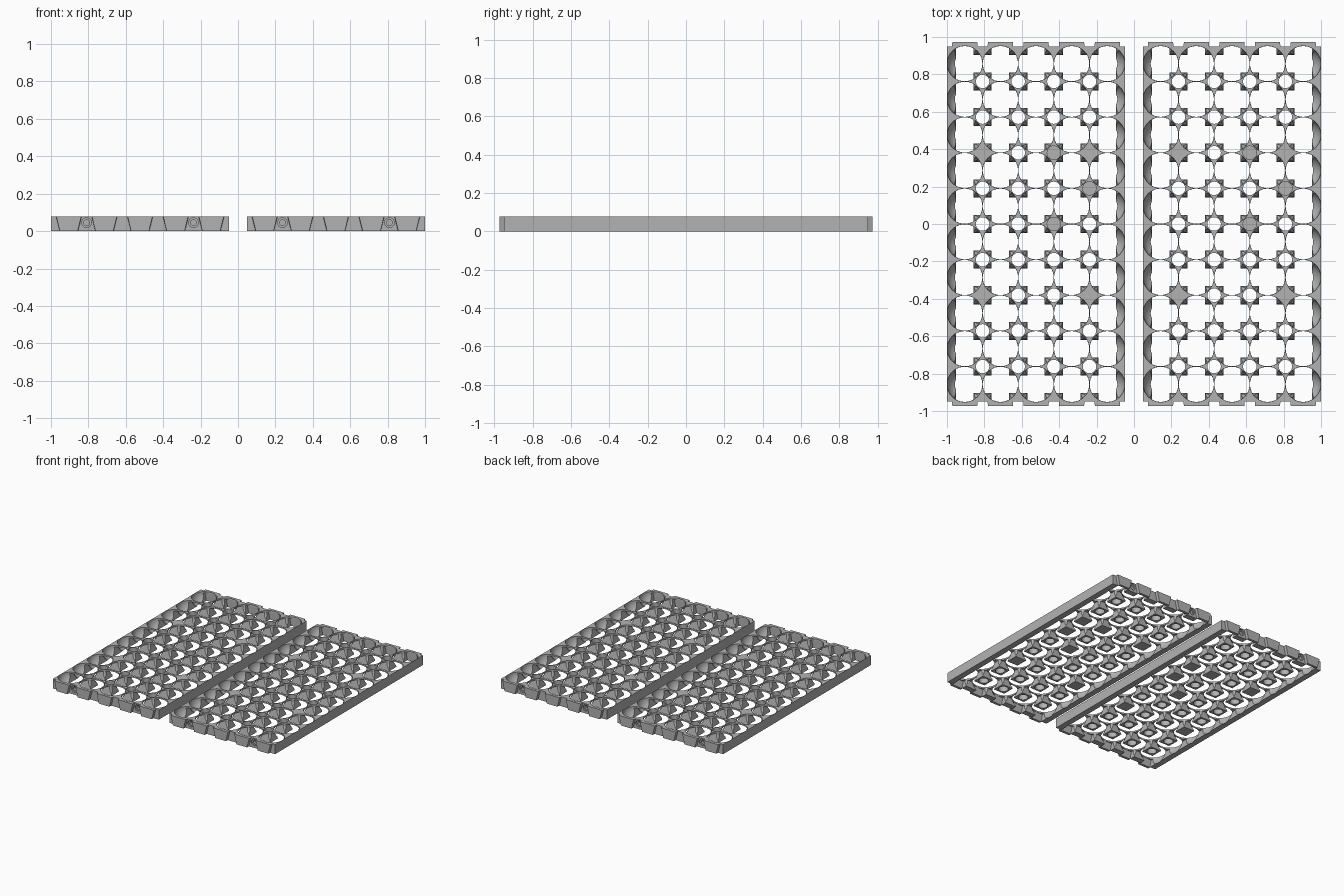
import bpy, bmesh, math
from mathutils import Matrix, Vector

if "Cube" in bpy.data.objects:
    bpy.data.objects.remove(bpy.data.objects["Cube"])

P = 0.1905            # pocket pitch
H = 0.078             # tray height
NX, NY = 5, 10
W, L = P * NX / 2, P * NY / 2
XC = [(i - (NX - 1) / 2) * P for i in range(NX)]      # pocket centres
YC = [(j - (NY - 1) / 2) * P for j in range(NY)]
XP = [(i - NX / 2) * P for i in range(1, NX)]         # post centres
YP = [(j - NY / 2) * P for j in range(1, NY)]

plastic = bpy.data.materials.new("grey_plastic")
plastic.diffuse_color = (0.45, 0.45, 0.45, 1)
plastic.use_nodes = True
plastic.node_tree.nodes["Principled BSDF"].inputs["Base Color"].default_value = plastic.diffuse_color


def finish(name, bm):
    bmesh.ops.recalc_face_normals(bm, faces=bm.faces)
    me = bpy.data.meshes.new(name)
    bm.to_mesh(me)
    bm.free()
    ob = bpy.data.objects.new(name, me)
    bpy.context.collection.objects.link(ob)
    return ob


def prism(bm, low, high, z0, z1, c, a, b, along_x=False, taper=1.0):
    """Trapezoid bar centred on c, running from a to b."""
    rings = []
    for t, s in ((a, 1.0), (b, taper)):
        pts = [(-low * s, z0), (low * s, z0), (high * s, z1), (-high * s, z1)]
        rings.append([bm.verts.new((t, c + u, z) if along_x else (c + u, t, z))
                      for u, z in pts])
    bm.faces.new(rings[0])
    bm.faces.new(rings[1][::-1])
    for i in range(4):
        k = (i + 1) % 4
        bm.faces.new((rings[0][i], rings[0][k], rings[1][k], rings[1][i]))


def cylinder(bm, pos, r, depth, rot=Matrix()):
    bmesh.ops.create_cone(bm, cap_ends=True, segments=24, radius1=r, radius2=r,
                          depth=depth, matrix=Matrix.Translation(Vector(pos)) @ rot)


# solid slab
bm = bmesh.new()
prism(bm, W, W, 0, H, 0, -L + 0.003, L - 0.003)
tray = finish("left_tray", bm)

# wedge-shaped end walls behind each end pocket
bm = bmesh.new()
for x in XC:
    for s in (-1, 1):
        prism(bm, 0.05, 0.07, 0, H, x, s * (L - 0.02), s * (L + 0.02), taper=0.95)
end_walls = finish("end_walls", bm)

# long and cross channels underneath
bm = bmesh.new()
for x in XC:
    prism(bm, 0.0445, 0.060, -0.01, 0.066, x, -L, L)
long_channels = finish("long_channels", bm)
bm = bmesh.new()
for y in YC:
    prism(bm, 0.0445, 0.060, -0.01, 0.066, y, XC[0], XC[-1], along_x=True)
cross_channels = finish("cross_channels", bm)

# ball pockets
bm = bmesh.new()
for x in XC:
    for y in YC:
        bmesh.ops.create_uvsphere(bm, u_segments=40, v_segments=17, radius=0.0949,
                                  matrix=Matrix.Translation((x, y, H)))
pockets = finish("pockets", bm)

# vertical holes through the posts, four posts stay solid
bm = bmesh.new()
for i, x in enumerate(XP):
    for j, y in enumerate(YP):
        if not (i in (0, 3) and j in (2, 6)):
            cylinder(bm, (x, y, H / 2), 0.036, 0.2)
post_holes = finish("post_holes", bm)

# stepped round sockets in both ends
quarter = Matrix.Rotation(math.pi / 2, 4, 'X')
bm_wide, bm_deep = bmesh.new(), bmesh.new()
for x in (XP[0], XP[3]):
    for s in (-1, 1):
        cylinder(bm_wide, (x, s * L, 0.045), 0.026, 0.03, quarter)
        cylinder(bm_deep, (x, s * L, 0.045), 0.016, 0.07, quarter)
wide_sockets = finish("wide_sockets", bm_wide)
deep_sockets = finish("deep_sockets", bm_deep)

# combine the parts
cutters = [end_walls, long_channels, cross_channels, pockets, post_holes,
           wide_sockets, deep_sockets]
for c in cutters:
    m = tray.modifiers.new(c.name, 'BOOLEAN')
    m.operation = 'UNION' if c is end_walls else 'DIFFERENCE'
    m.solver = 'EXACT'
    m.object = c
    c.hide_render = True
bpy.context.view_layer.update()
dg = bpy.context.evaluated_depsgraph_get()
mesh = bpy.data.meshes.new_from_object(tray.evaluated_get(dg))
tray.modifiers.clear()
tray.data = mesh
for c in cutters:
    bpy.data.objects.remove(c)
mesh.materials.clear()
mesh.materials.append(plastic)

# smooth pockets, crisp edges
bpy.ops.object.select_all(action='DESELECT')
tray.select_set(True)
bpy.context.view_layer.objects.active = tray
bpy.ops.object.shade_smooth_by_angle(angle=math.radians(30))

# the pair of trays
right = tray.copy()
right.name = "right_tray"
bpy.context.collection.objects.link(right)
tray.location.x = -(1 - W)
right.location.x = 1 - W
